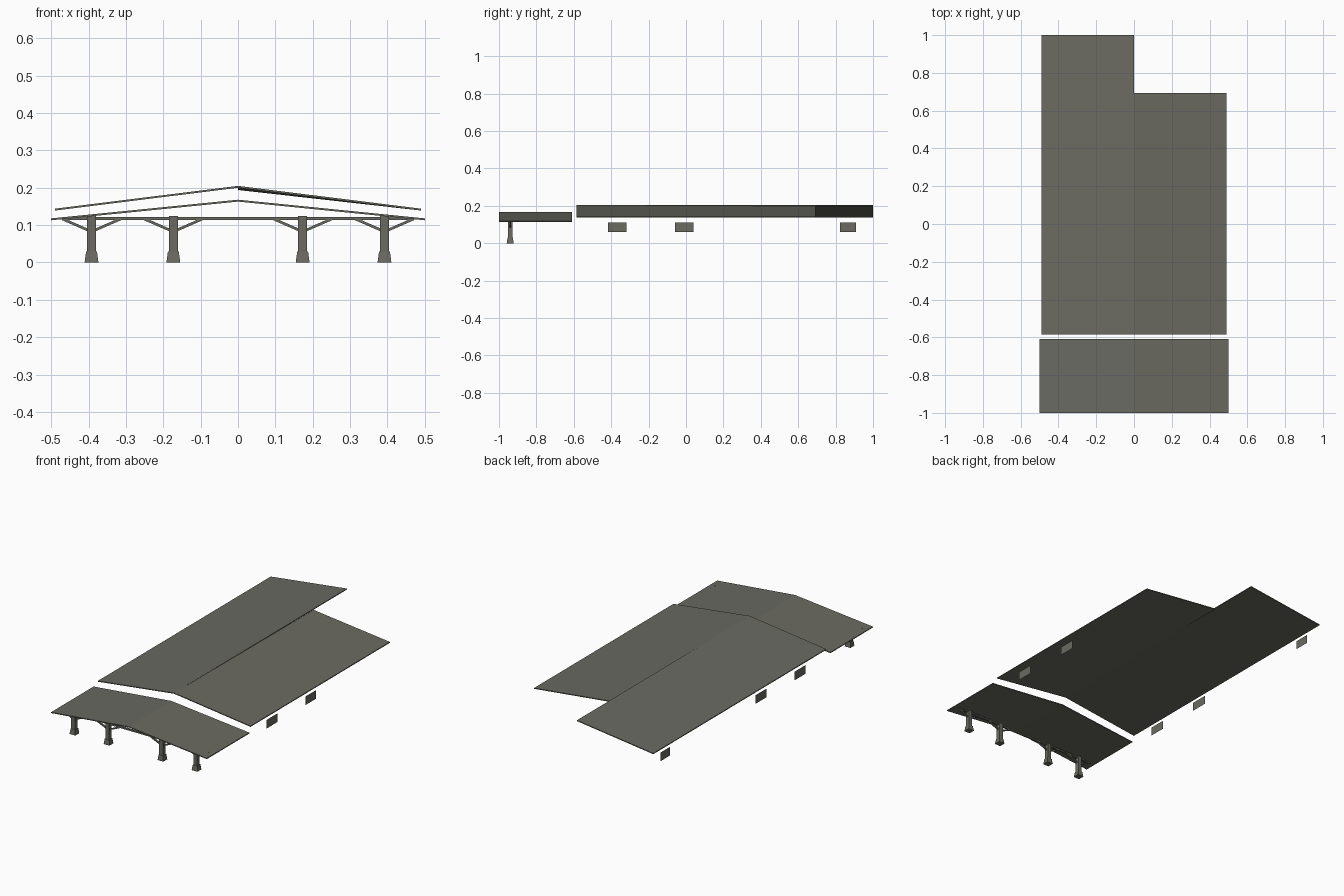
import bpy
import math
from mathutils import Vector

if "Cube" in bpy.data.objects:
    bpy.data.objects.remove(bpy.data.objects["Cube"])

mat = bpy.data.materials.new("warm_grey")
mat.diffuse_color = (0.145, 0.145, 0.122, 1)
mat.use_nodes = True
mat.node_tree.nodes["Principled BSDF"].inputs["Base Color"].default_value = mat.diffuse_color


def make(name, verts, faces):
    me = bpy.data.meshes.new(name)
    me.from_pydata(verts, [], faces)
    me.materials.append(mat)
    me.update()
    ob = bpy.data.objects.new(name, me)
    bpy.context.collection.objects.link(ob)
    return ob


def frustum(name, x, y, z0, z1, w0, w1):
    """Square block with different bottom and top widths."""
    verts = [(x + sx * w / 2, y + sy * w / 2, z)
             for z, w in ((z0, w0), (z1, w1))
             for sx, sy in ((-1, -1), (1, -1), (1, 1), (-1, 1))]
    faces = [(3, 2, 1, 0), (4, 5, 6, 7)]
    faces += [(i, (i + 1) % 4, (i + 1) % 4 + 4, i + 4) for i in range(4)]
    return make(name, verts, faces)


def bar(name, a, b, depth, height):
    """Rectangular bar between two points in a plane of constant y."""
    a, b = Vector(a), Vector(b)
    d = (b - a).normalized()
    up = Vector((-d.z, 0, d.x)) * height / 2
    side = Vector((0, depth / 2, 0))
    verts = [p + s * side + u * up for p in (a, b)
             for s, u in ((-1, -1), (1, -1), (1, 1), (-1, 1))]
    faces = [(3, 2, 1, 0), (4, 5, 6, 7)]
    faces += [(i, (i + 1) % 4, (i + 1) % 4 + 4, i + 4) for i in range(4)]
    if d.x > 0:
        faces = [f for f in faces]
    ob = make(name, verts, faces)
    import bmesh
    bm = bmesh.new()
    bm.from_mesh(ob.data)
    bmesh.ops.recalc_face_normals(bm, faces=bm.faces)
    bm.to_mesh(ob.data)
    bm.free()
    return ob


def roof_slope(name, sign, half, y0, y1, ridge, eave, ridge_back=None, t=0.005):
    """One thin roof slope, from the ridge down to the eave."""
    rb = ridge if ridge_back is None else ridge_back
    top = [(0, y0, ridge), (sign * half, y0, eave),
           (sign * half, y1, eave), (0, y1, rb)]
    if sign < 0:
        top.reverse()
    verts = top + [(x, y, z - t) for x, y, z in top]
    faces = [(0, 1, 2, 3), (7, 6, 5, 4)]
    faces += [(i + 4, (i + 1) % 4 + 4, (i + 1) % 4, i) for i in range(4)]
    return make(name, verts, faces)


# Main roof, with the right slope shorter at the back
roof_slope("main_roof_left", -1, 0.49, -0.585, 1.0, 0.205, 0.144)
roof_slope("main_roof_right", 1, 0.49, -0.585, 0.693, 0.205, 0.144, 0.199)

# Porch roof
for sign, side in ((-1, "left"), (1, "right")):
    roof_slope("porch_roof_" + side, sign, 0.5, -1.0, -0.61, 0.168, 0.118)

# Porch posts with tapered feet and diagonal braces
PY = -0.94
for i, x in enumerate((-0.392, -0.173, 0.173, 0.392)):
    frustum(f"post_foot_{i}", x, PY, 0, 0.03, 0.037, 0.029)
    frustum(f"post_{i}", x, PY, 0.03, 0.125, 0.024, 0.024)
    for s in (-1, 1):
        bar(f"brace_{i}_{'left' if s < 0 else 'right'}",
            (x + s * 0.008, PY, 0.086), (x + s * 0.079, PY, 0.117), 0.01, 0.007)

# Tie beam across the posts
bar("tie_beam", (-0.47, PY, 0.118), (0.47, PY, 0.118), 0.012, 0.008)

# Flat window panes: two on the right wall, three on the left
panes = [(-0.417, -0.317), (-0.06, 0.04), (0.823, 0.91)]
for sign, side, rows in ((1, "right", panes[:2]), (-1, "left", panes)):
    x = sign * 0.474
    for i, (a, b) in enumerate(rows):
        v = [(x, a, 0.06), (x, b, 0.06), (x, b, 0.11), (x, a, 0.11)]
        make(f"window_{side}_{i}", v if sign > 0 else v[::-1], [(0, 1, 2, 3)])
